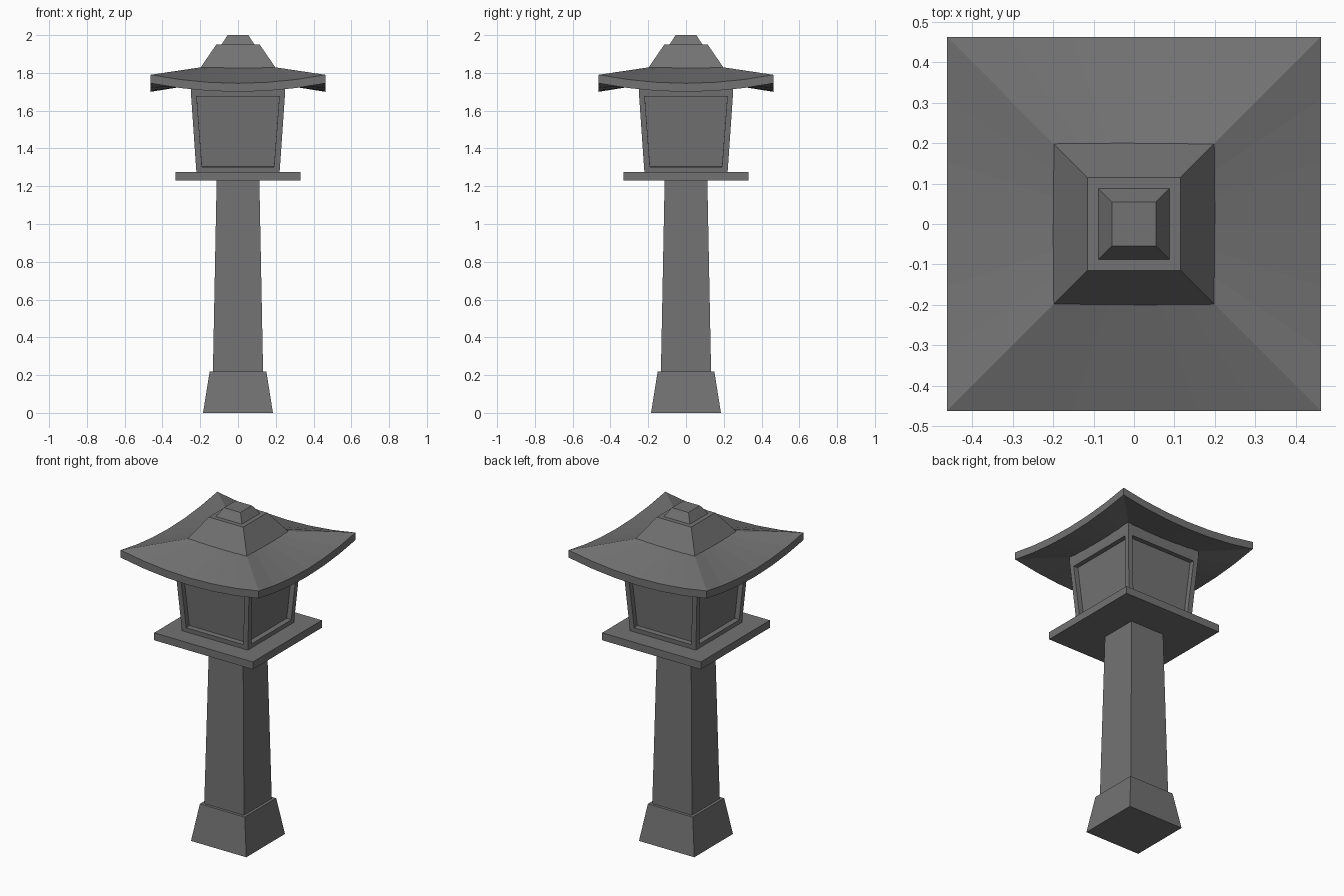
import bpy, bmesh, math
from mathutils import Vector

if "Cube" in bpy.data.objects:
    bpy.data.objects.remove(bpy.data.objects["Cube"])

stone = bpy.data.materials.new("dark_grey_stone")
stone.diffuse_color = (0.17, 0.17, 0.17, 1)
stone.use_nodes = True
stone.node_tree.nodes["Principled BSDF"].inputs["Base Color"].default_value = stone.diffuse_color


def finish(bm, name):
    bmesh.ops.recalc_face_normals(bm, faces=bm.faces[:])
    me = bpy.data.meshes.new(name)
    bm.to_mesh(me)
    bm.free()
    me.materials.append(stone)
    ob = bpy.data.objects.new(name, me)
    bpy.context.collection.objects.link(ob)
    return ob


def loft(rings):
    """Closed solid through rings of points, capped at both ends."""
    bm = bmesh.new()
    loops = [[bm.verts.new(p) for p in r] for r in rings]
    n = len(loops[0])
    for a, b in zip(loops, loops[1:]):
        for i in range(n):
            j = (i + 1) % n
            bm.faces.new((a[i], a[j], b[j], b[i]))
    bm.faces.new(loops[0][::-1])
    bm.faces.new(loops[-1])
    bmesh.ops.recalc_face_normals(bm, faces=bm.faces[:])
    return bm


def square(h, z):
    return [(-h, -h, z), (h, -h, z), (h, h, z), (-h, h, z)]


# Plain tapered square blocks: name, bottom half width, z, top half width, z
for name, h0, z0, h1, z1 in [
    ("foot", 0.185, 0.0, 0.15, 0.22),
    ("column", 0.133, 0.21, 0.113, 1.235),
    ("shelf", 0.33, 1.23, 0.33, 1.275),
    ("roof_cap", 0.214, 1.805, 0.115, 1.95),
    ("finial", 0.088, 1.949, 0.055, 2.0),
]:
    finish(loft([square(h0, z0), square(h1, z1)]), name)

# Lamp box, flared upwards, with a recessed panel on each side
bm = loft([square(0.22, 1.27), square(0.25, 1.703)])
sides = [f for f in bm.faces if abs(f.normal.z) < 0.5]
top = max(bm.faces, key=lambda f: f.normal.z)
bmesh.ops.inset_individual(bm, faces=sides, thickness=0.043)
bmesh.ops.inset_individual(bm, faces=sides, thickness=0.0002, depth=-0.03)
up = bmesh.ops.extrude_face_region(bm, geom=[top])["geom"]
bmesh.ops.delete(bm, geom=[top], context='FACES_ONLY')
bmesh.ops.translate(bm, verts=[v for v in up if isinstance(v, bmesh.types.BMVert)],
                    vec=Vector((0, 0, 0.045)))
finish(bm, "lamp_box")

# Roof with eaves that sweep up to the corners
SEG = 6
EAVE, INNER = 0.462, 0.18


def roof_ring(h, z_mid, z_corner):
    pts = []
    for k in range(4):
        c, s = round(math.cos(k * math.pi / 2)), round(math.sin(k * math.pi / 2))
        for i in range(SEG):
            t = -1 + 2 * i / SEG
            x, y = t * h, -h
            pts.append((c * x - s * y, s * x + c * y,
                        z_mid + (z_corner - z_mid) * t * t))
    return pts


finish(loft([
    roof_ring(INNER, 1.745, 1.745),
    roof_ring(EAVE, 1.70, 1.745),
    roof_ring(EAVE, 1.745, 1.79),
    roof_ring(INNER, 1.832, 1.832),
]), "roof")
